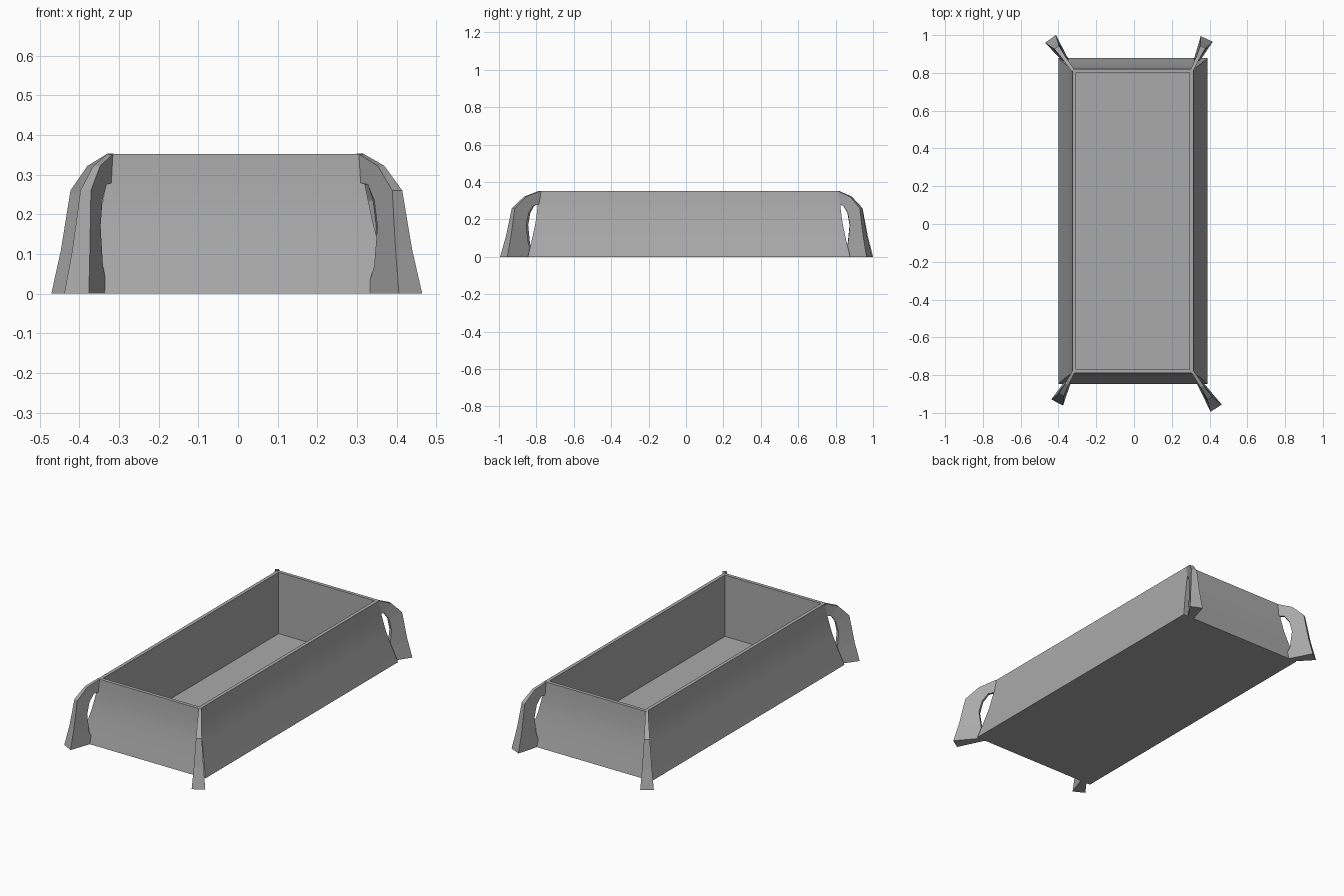
import bpy, bmesh, math
from mathutils import Vector

cube = bpy.data.objects.get("Cube")
if cube:
    bpy.data.objects.remove(cube, do_unlink=True)

grey = bpy.data.materials.new("plain grey")
grey.use_nodes = True
colour = (0.4, 0.4, 0.4, 1)
grey.diffuse_color = colour
grey.node_tree.nodes["Principled BSDF"].inputs["Base Color"].default_value = colour


def finish(bm, name, smooth=False):
    bmesh.ops.recalc_face_normals(bm, faces=bm.faces)
    mesh = bpy.data.meshes.new(name)
    bm.to_mesh(mesh)
    bm.free()
    mesh.materials.append(grey)
    obj = bpy.data.objects.new(name, mesh)
    bpy.context.collection.objects.link(obj)
    if smooth:
        bpy.ops.object.select_all(action='DESELECT')
        obj.select_set(True)
        bpy.context.view_layer.objects.active = obj
        bpy.ops.object.shade_smooth_by_angle(angle=math.radians(30))
    return obj


def loft(bm, rings):
    """Join successive four-point rings and cap both ends."""
    loops = [[bm.verts.new(p) for p in ring] for ring in rings]
    for a, b in zip(loops, loops[1:]):
        for i in range(4):
            j = (i + 1) % 4
            bm.faces.new((a[i], a[j], b[j], b[i]))
    bm.faces.new(loops[0])
    bm.faces.new(loops[-1])


def rectangle(hx, hy, z):
    cx, cy = -0.006, 0.016
    return [(cx + sx * hx, cy + sy * hy, z)
            for sx, sy in ((-1, -1), (1, -1), (1, 1), (-1, 1))]


# Open box: flared outer wall, thin rim, upright inner wall, thin floor
box_profile = [(0.394, 0.862, 0), (0.367, 0.838, 0.1), (0.346, 0.821, 0.18),
               (0.327, 0.809, 0.27), (0.32, 0.805, 0.352),
               (0.3, 0.785, 0.352), (0.3, 0.785, 0.005)]
bm = bmesh.new()
loft(bm, [rectangle(*p) for p in box_profile])
finish(bm, "planter_box", smooth=True)

# Arched corner legs: (distance along leg, height, width)
outer_edge = [(-0.05, 0.353, 0.016), (0.38, 0.322, 0.02), (0.72, 0.26, 0.03),
              (0.79, 0.185, 0.04), (0.86, 0.11, 0.05), (1, 0, 0.07)]
inner_edge = [(-0.05, 0.28, 0.012), (0.15, 0.275, 0.014), (0.3, 0.235, 0.018),
              (0.38, 0.17, 0.022), (0.32, 0.07, 0.024), (0.15, 0, 0.024)]


def leg(name, top, foot):
    start = Vector((*top, 0))
    run = Vector((*foot, 0)) - start
    side = Vector((-run.y, run.x, 0)).normalized()

    def pair(t, z, w):
        centre = start + run * t + Vector((0, 0, z))
        return centre - side * w / 2, centre + side * w / 2

    rings = []
    for o, i in zip(outer_edge, inner_edge):
        a, b = pair(*o)
        c, d = pair(*i)
        rings.append((a, b, d, c))
    bm = bmesh.new()
    loft(bm, rings)
    finish(bm, name)


leg("front_left_leg", (0.315, -0.79), (0.435, -0.975))
leg("front_right_leg", (-0.325, -0.79), (-0.407, -0.945))
leg("back_left_leg", (0.31, 0.82), (0.385, 0.98))
leg("back_right_leg", (-0.328, 0.82), (-0.442, 0.98))
